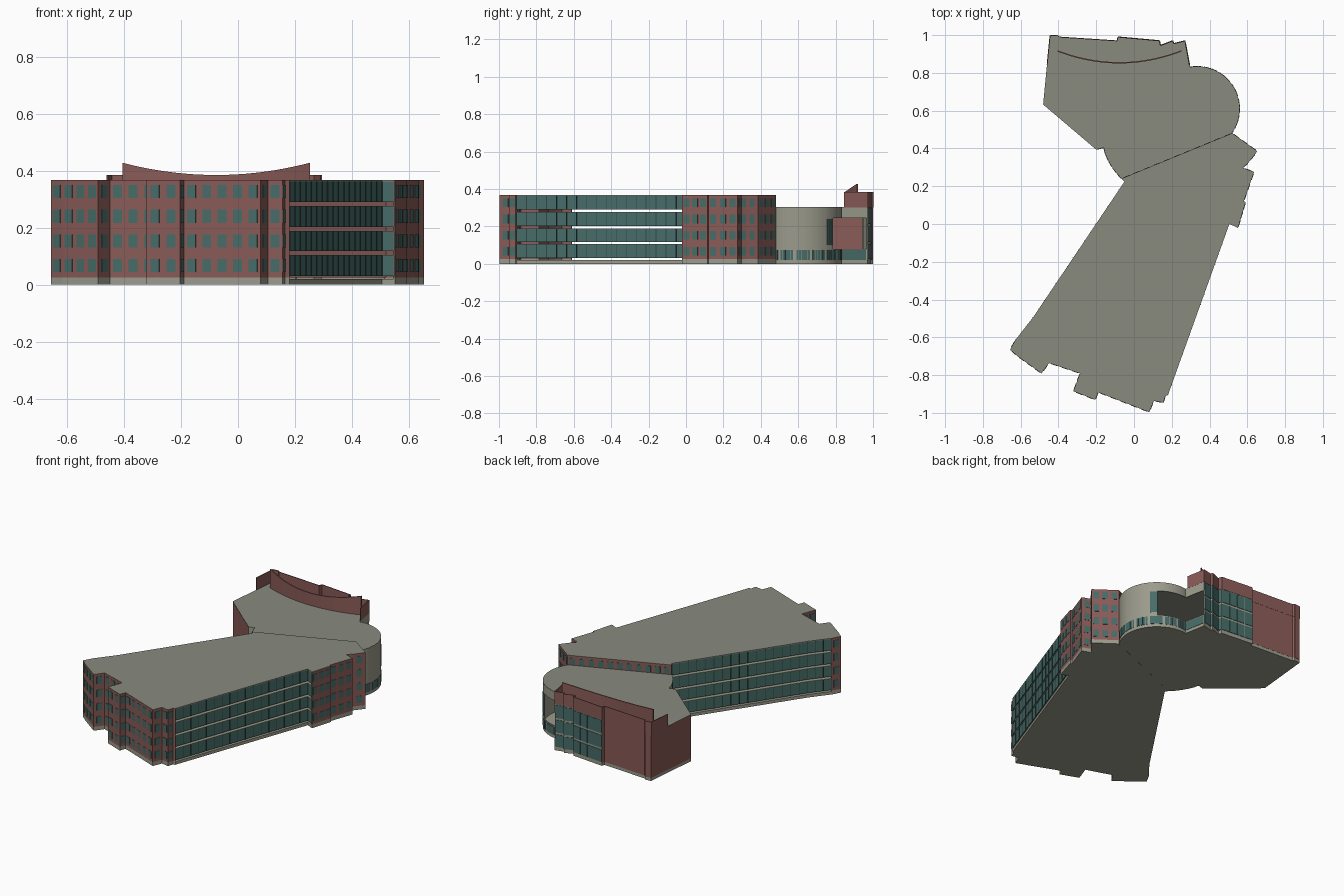
import bpy, bmesh, math
from mathutils import Vector

if "Cube" in bpy.data.objects:
    bpy.data.objects.remove(bpy.data.objects["Cube"])


def material(name, col):
    m = bpy.data.materials.new(name)
    m.diffuse_color = (*col, 1)
    m.use_nodes = True
    m.node_tree.nodes["Principled BSDF"].inputs["Base Color"].default_value = m.diffuse_color
    return m


BRICK = material("red_brick", (0.25, 0.105, 0.095))
GLASS = material("teal_glass", (0.062, 0.150, 0.138))
FRAME = material("dark_frame", (0.028, 0.065, 0.060))
ROOF = material("roof_grey", (0.250, 0.260, 0.212))
STONE = material("pale_concrete", (0.330, 0.325, 0.262))

parts = {}


def part(name, mat):
    """Mesh under construction for a named part."""
    if name not in parts:
        parts[name] = (bmesh.new(), mat)
    return parts[name][0]


def prism(bm, pts, z0, z1):
    """Closed vertical prism over a counter-clockwise outline."""
    lo = [bm.verts.new((x, y, z0)) for x, y in pts]
    hi = [bm.verts.new((x, y, z1)) for x, y in pts]
    bm.faces.new(lo[::-1])
    bm.faces.new(hi)
    n = len(pts)
    for i in range(n):
        j = (i + 1) % n
        bm.faces.new((lo[i], lo[j], hi[j], hi[i]))


def panel(bm, p, q, z0, z1, out=0.001, depth=0.005, a=0.0, b=1.0):
    """Thin wall piece from fraction a to b of p-q; outside is to the right."""
    p, q = Vector(p), Vector(q)
    d = (q - p).normalized()
    n = Vector((d.y, -d.x))
    s, e = p.lerp(q, a), p.lerp(q, b)
    prism(bm, [s + n * out, e + n * out, e + n * (out - depth), s + n * (out - depth)], z0, z1)


def brick_wall(p, q, top, rows=(), base=0.025, pitch=0.055):
    """Brick wall with a regular grid of flat windows."""
    panel(part("brick_walls", BRICK), p, q, base, top)
    length = (Vector(q) - Vector(p)).length
    n = round(length / pitch)
    for k in range(n):
        c, h = (k + 0.5) / n, 0.0165 / length
        for z0, z1 in rows:
            panel(part("brick_wall_windows", GLASS), p, q, z0, z1, 0.003, 0.003, c - h, c + h)


def glass_wall(p, q, rows, pitch=0.055):
    """Open-jointed rows of glazing with slim mullions."""
    n = max(1, round((Vector(q) - Vector(p)).length / pitch))
    h = 0.0018 / (Vector(q) - Vector(p)).length
    for z0, z1 in rows:
        panel(part("curtain_glass", GLASS), p, q, z0, z1, 0.0, 0.004)
        for k in range(n + 1):
            c = k / n
            panel(part("curtain_mullions", FRAME), p, q, z0, z1, 0.002, 0.003,
                  max(0, c - h), min(1, c + h))


# Main wing outline, counter-clockwise from the inner west corner
main = [(-0.05, 0.225), (-0.535, -0.495), (-0.625, -0.61), (-0.655, -0.665), (-0.615, -0.70),
        (-0.49, -0.79), (-0.45, -0.735), (-0.285, -0.79), (-0.32, -0.885), (-0.205, -0.93),
        (-0.19, -0.89), (0.08, -0.995), (0.105, -0.935), (0.155, -0.945), (0.165, -0.91),
        (0.18, -0.905), (0.505, 0.0), (0.55, -0.02), (0.59, 0.115), (0.58, 0.12),
        (0.635, 0.275), (0.575, 0.297), (0.605, 0.325), (0.652, 0.385), (0.52, 0.48),
        (-0.065, 0.24)]
TOP, LOW = 0.368, 0.305
main_glass = [(0.03, 0.103), (0.118, 0.187), (0.202, 0.275), (0.29, 0.362)]
main_windows = [(0.045, 0.09), (0.13, 0.176), (0.217, 0.264), (0.304, 0.35)]

prism(part("main_base", STONE), main, 0.0, 0.02)
prism(part("main_roof", ROOF), main, 0.362, TOP)
for z0, z1 in main_glass[:3]:
    prism(part("floor_plates", STONE), main, z1, z1 + 0.002)

for i, p in enumerate(main):
    q = main[(i + 1) % len(main)]
    if i in (0, 1, 15, 16):
        glass_wall(p, q, main_glass)
    elif i == 24:
        # wall rising over the lower rear wing
        brick_wall(p, q, TOP - 0.001, [(0.309, 0.35)])
    else:
        brick_wall(p, q, TOP - 0.001, main_windows)
        panel(part("wall_base", STONE), p, q, 0.0, 0.025)

# Rear wing: round drum, glazed back, brick west end, curved inner corner
cx, cy, r = 0.335, 0.61, 0.2235
a0, a1, steps = math.radians(-35.5), math.radians(100), 36
drum = [(cx + r * math.cos(a0 + (a1 - a0) * k / steps),
         cy + r * math.sin(a0 + (a1 - a0) * k / steps)) for k in range(steps + 1)]
back_glass = [(0.27, 0.97), (0.21, 0.955), (0.205, 0.97), (0.14, 0.945), (0.135, 0.97),
              (-0.085, 0.99)]
back_brick = [(-0.085, 0.99), (-0.09, 0.97), (-0.395, 0.99), (-0.405, 1.0), (-0.445, 0.997),
              (-0.48, 0.633), (-0.20, 0.395)]
inner = [(-0.20, 0.395), (-0.16, 0.405), (-0.151, 0.37), (-0.135, 0.335), (-0.115, 0.30),
         (-0.091, 0.268), (-0.065, 0.24)]
rear = drum + back_glass + back_brick[1:] + inner[1:]
prism(part("rear_base", STONE), rear, 0.0, 0.02)
prism(part("rear_roof", ROOF), rear, 0.299, LOW)

OPEN0, OPEN1 = 0.08, 0.245      # height of the open upper terrace


def concrete_bay(p, q, opened=False, windows=True):
    w = part("concrete_walls", STONE)
    if opened:
        panel(w, p, q, 0.0, OPEN0)
        panel(w, p, q, OPEN1, LOW - 0.001)
    else:
        panel(w, p, q, 0.0, LOW - 0.001)
    if windows:
        panel(part("ground_floor_windows", GLASS), p, q, 0.02, 0.073, 0.003, 0.003, 0.06, 0.94)


for k, (p, q) in enumerate(zip(drum, drum[1:])):
    angle = math.degrees(a0 + (a1 - a0) * (k + 0.5) / steps)
    concrete_bay(p, q, angle > 50, k % 6 != 1)
    if 40 < angle < 50:
        panel(part("drum_upper_windows", GLASS), p, q, 0.10, 0.24, 0.003, 0.003, 0.06, 0.94)
concrete_bay(drum[-1], back_glass[0], True)
for p, q in zip(inner, inner[1:]):
    concrete_bay(p, q)

# Glazed back with concrete bands
for p, q in zip(back_glass, back_glass[1:]):
    panel(part("concrete_walls", STONE), p, q, 0.0, LOW - 0.001, 0.0)
    n = max(1, round((Vector(q) - Vector(p)).length / 0.055))
    for z0, z1 in [(0.025, 0.105), (0.118, 0.2), (0.213, 0.297)]:
        for k in range(n):
            panel(part("back_glazing", GLASS), p, q, z0, z1, 0.003, 0.003,
                  (k + 0.03) / n, (k + 0.97) / n)

# Brick end of the rear wing
for p, q in zip(back_brick, back_brick[1:]):
    brick_wall(p, q, LOW - 0.001, base=0.02)

# Raised brick parapet around the back edge
edge = [(0.293, 0.845)] + back_glass + back_brick[1:5] + [(-0.46, 0.845)]
for p, q in zip(edge, edge[1:]):
    panel(part("parapet", BRICK), p, q, LOW - 0.003, 0.385, 0.002)

# Curved fin wall with a sagging top edge
bm = part("curved_fin", BRICK)
rings = []
for k in range(25):
    t = -1 + k / 12
    x, y, z = -0.077 + 0.329 * t, 0.85 + 0.063 * t * t, 0.385 + 0.043 * t * t
    rings.append([bm.verts.new(c) for c in
                  ((x, y, LOW - 0.002), (x, y + 0.007, LOW - 0.002), (x, y + 0.007, z), (x, y, z))])
for a, b in zip(rings, rings[1:]):
    for i in range(4):
        j = (i + 1) % 4
        bm.faces.new((a[i], b[i], b[j], a[j]))
bm.faces.new(rings[0])
bm.faces.new(rings[-1][::-1])

# Turn every part into an object
for name, (bm, mat) in parts.items():
    bmesh.ops.recalc_face_normals(bm, faces=bm.faces)
    mesh = bpy.data.meshes.new(name)
    bm.to_mesh(mesh)
    bm.free()
    mesh.materials.append(mat)
    bpy.context.collection.objects.link(bpy.data.objects.new(name, mesh))
